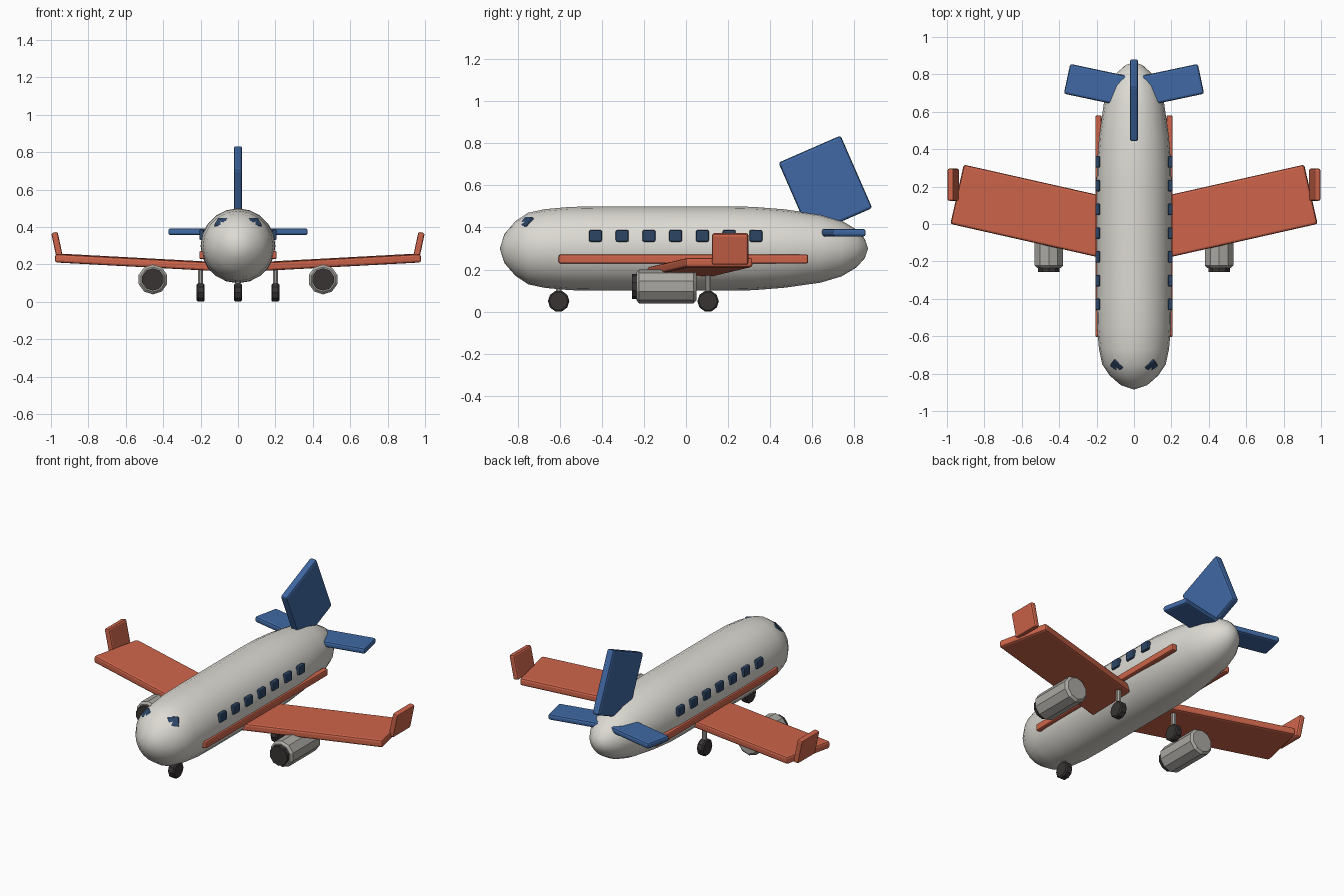
import bpy
import bmesh
from math import radians, pi
from mathutils import Vector, Matrix

cube = bpy.data.objects.get("Cube")
if cube:
    bpy.data.objects.remove(cube, do_unlink=True)


def material(name, r, g, b):
    m = bpy.data.materials.new(name)
    m.use_nodes = True
    m.diffuse_color = (r, g, b, 1)
    bsdf = next(n for n in m.node_tree.nodes if n.type == "BSDF_PRINCIPLED")
    bsdf.inputs["Base Color"].default_value = (r, g, b, 1)
    bsdf.inputs["Roughness"].default_value = 0.6
    return m


WHITE = material("warm white", 0.72, 0.70, 0.65)
RED = material("brick red", 0.62, 0.13, 0.07)
BLUE = material("tail blue", 0.05, 0.14, 0.37)
NAVY = material("window navy", 0.025, 0.06, 0.13)
GREY = material("metal grey", 0.40, 0.39, 0.36)
BLACK = material("rubber black", 0.04, 0.034, 0.034)


def finish(name, bm, mat, loc, rot, bevel):
    mesh = bpy.data.meshes.new(name)
    bmesh.ops.recalc_face_normals(bm, faces=bm.faces[:])
    bm.to_mesh(mesh)
    bm.free()
    mesh.materials.append(mat)
    obj = bpy.data.objects.new(name, mesh)
    bpy.context.collection.objects.link(obj)
    obj.location = loc
    obj.rotation_euler = rot
    if bevel:
        mod = obj.modifiers.new("Bevel", "BEVEL")
        mod.width = bevel
        mod.segments = 2
        mod.limit_method = "ANGLE"
        mod.angle_limit = radians(40)
    return obj


def box(name, mat, loc, size, rot=(0, 0, 0), bevel=0.012):
    bm = bmesh.new()
    bmesh.ops.create_cube(bm, size=1)
    bmesh.ops.scale(bm, vec=size, verts=bm.verts)
    return finish(name, bm, mat, loc, rot, bevel)


def cylinder(name, mat, loc, radius, depth, axis="Z", sides=10, bevel=0.0):
    bm = bmesh.new()
    bmesh.ops.create_cone(bm, cap_ends=True, segments=sides,
                          radius1=radius, radius2=radius, depth=depth)
    # Put a flat facet at the top of the ring, then lay it along the axis
    turn = Matrix.Rotation(pi / 2 + pi / sides, 4, "Z")
    lay = {"X": Matrix.Rotation(pi / 2, 4, "Y"),
           "Y": Matrix.Rotation(pi / 2, 4, "X"),
           "Z": Matrix.Identity(4)}[axis]
    bmesh.ops.transform(bm, matrix=lay @ turn, verts=bm.verts)
    obj = finish(name, bm, mat, loc, (0, 0, 0), 0)
    if bevel:
        mod = obj.modifiers.new("Bevel", "BEVEL")
        mod.width = bevel
        mod.segments = 1
        mod.limit_method = "ANGLE"
        mod.angle_limit = radians(60)
    return obj


# Fuselage: (y, radius) profile spun around the long axis
profile = [(-0.885, 0), (-0.862, 0.07), (-0.81, 0.13), (-0.75, 0.17),
           (-0.67, 0.187), (-0.55, 0.198), (-0.4, 0.2), (0.2, 0.2),
           (0.32, 0.198), (0.47, 0.186), (0.64, 0.162), (0.74, 0.132),
           (0.81, 0.09), (0.85, 0.045), (0.865, 0)]
bm = bmesh.new()
points = [bm.verts.new((0, y, r)) for y, r in profile]
edges = [bm.edges.new(pair) for pair in zip(points, points[1:])]
bmesh.ops.spin(bm, geom=points + edges, cent=(0, 0, 0), axis=(0, 1, 0),
               angle=2 * pi, steps=20, use_duplicate=False)
bmesh.ops.remove_doubles(bm, verts=bm.verts, dist=0.0005)
for f in bm.faces:
    f.smooth = True
finish("fuselage", bm, WHITE, (0, 0, 0.3), (0, 0, 0), 0)

# Tail fin
box("tail_fin", BLUE, (0, 0.662, 0.6), (0.045, 0.322, 0.376),
    (radians(23.6), 0, 0))

# Paired parts: left is +x
for side, s in (("left", 1), ("right", -1)):
    # Swept wing with slight upward slope, and its upright tip
    sweep, rise = radians(12.7), radians(3)
    box(side + "_wing", RED, (s * 0.507, 0.06, 0.21), (0.9, 0.325, 0.045),
        (0, -s * rise, s * sweep))
    box(side + "_winglet", RED, (s * 0.966, 0.21, 0.298),
        (0.035, 0.172, 0.15), (0, s * radians(12), 0), 0.01)

    # Tailplane
    box(side + "_tailplane", BLUE, (s * 0.182, 0.739, 0.375),
        (0.36, 0.163, 0.036), (0, 0, s * radians(12)))

    # Side stripe
    box(side + "_stripe", RED, (s * 0.19, -0.012, 0.25),
        (0.034, 1.185, 0.042), bevel=0.008)

    # Cabin windows
    for i in range(7):
        box(f"{side}_cabin_window_{i + 1}", NAVY,
            (s * 0.194, -0.43 + i * 0.127, 0.36), (0.026, 0.062, 0.056),
            bevel=0.008)

    # Cockpit window lying against the nose
    facing = Vector((s * 0.46, -0.6, 0.65)).to_track_quat("Z", "Y")
    box(side + "_cockpit_window", NAVY, (s * 0.088, -0.755, 0.42),
        (0.065, 0.06, 0.03), facing.to_euler(), 0.008)

    # Engine pod with dark intake
    cylinder(side + "_engine", GREY, (s * 0.455, -0.093, 0.12), 0.08, 0.285,
             "Y", 10, 0.013)
    cylinder(side + "_engine_intake", BLACK, (s * 0.455, -0.235, 0.12), 0.06,
             0.045, "Y", 10)

# Landing gear
for name, x, y in (("nose", 0, -0.605), ("left", 0.2, 0.105),
                   ("right", -0.2, 0.105)):
    cylinder(name + "_gear_strut", GREY, (x, y, 0.125), 0.014, 0.15, "Z", 8)
    cylinder(name + "_wheel", BLACK, (x, y, 0.05), 0.051, 0.044, "X", 10,
             0.007)
